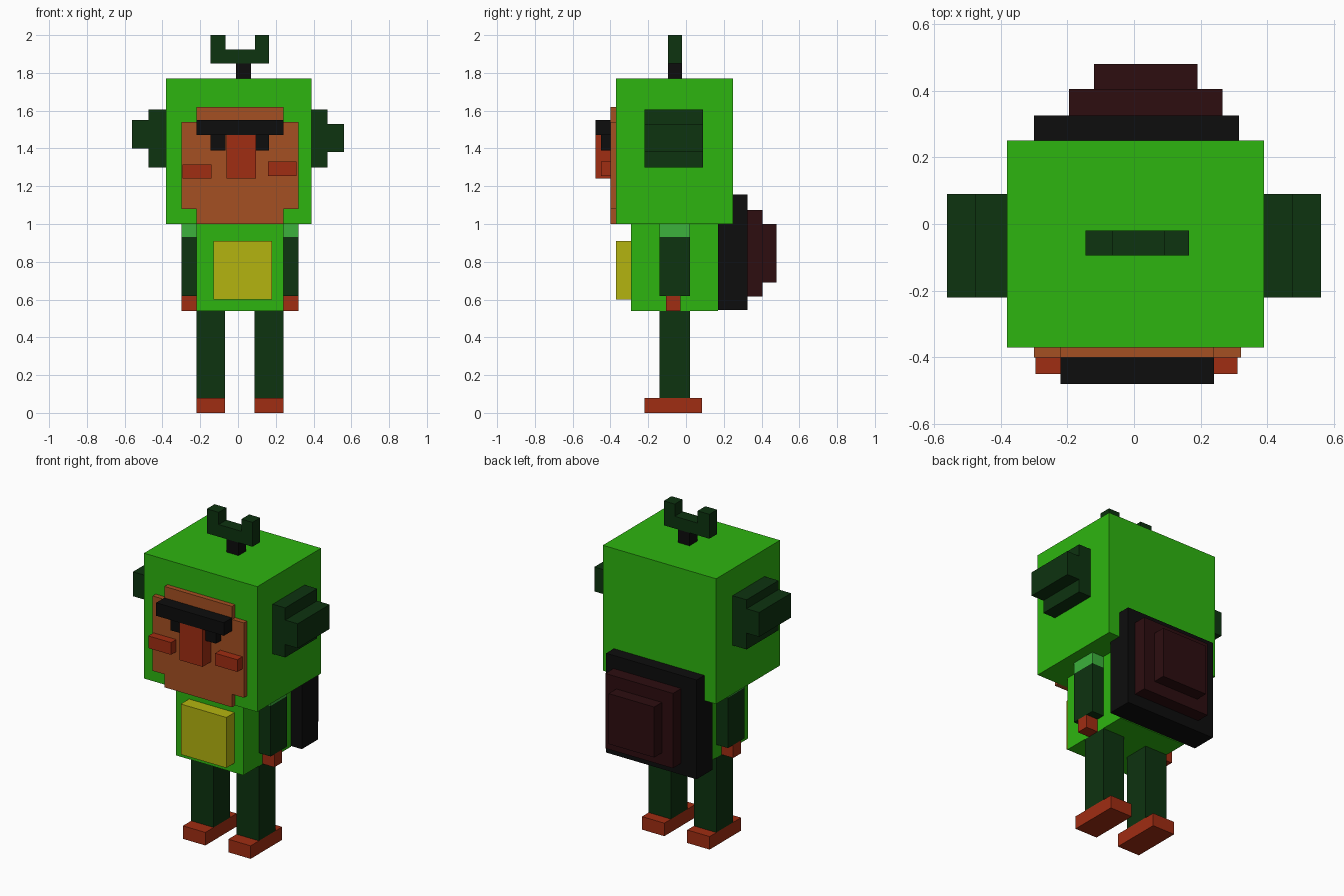
import bpy, bmesh

if "Cube" in bpy.data.objects:
    bpy.data.objects.remove(bpy.data.objects["Cube"])

MID = 0.01  # plane of left-right symmetry


def material(name, rgb):
    m = bpy.data.materials.new(name)
    m.diffuse_color = (*rgb, 1)
    m.use_nodes = True
    m.node_tree.nodes["Principled BSDF"].inputs["Base Color"].default_value = m.diffuse_color
    return m


GREEN = material("bright green", (0.027, 0.462, 0.005))
DARK = material("dark green", (0.004, 0.033, 0.005))
PALE = material("pale green", (0.045, 0.445, 0.045))
TAN = material("tan", (0.376, 0.080, 0.016))
RED = material("brick red", (0.352, 0.026, 0.006))
BLACK = material("black", (0.004, 0.004, 0.004))
MAROON = material("maroon", (0.026, 0.004, 0.005))
YELLOW = material("yellow", (0.456, 0.456, 0.005))


def prism(name, outline, y0, y1, mat):
    """Extrude an (x, z) outline from y0 to y1."""
    bm = bmesh.new()
    face = bm.faces.new([bm.verts.new((x, y0, z)) for x, z in outline])
    ext = bmesh.ops.extrude_face_region(bm, geom=[face])
    for v in ext["geom"]:
        if isinstance(v, bmesh.types.BMVert):
            v.co.y = y1
    bmesh.ops.recalc_face_normals(bm, faces=bm.faces)
    mesh = bpy.data.meshes.new(name)
    bm.to_mesh(mesh)
    bm.free()
    mesh.materials.append(mat)
    obj = bpy.data.objects.new(name, mesh)
    bpy.context.collection.objects.link(obj)
    return obj


def box(name, x, y, z, mat):
    return prism(name, [(x[0], z[0]), (x[1], z[0]), (x[1], z[1]), (x[0], z[1])],
                 y[0], y[1], mat)


# Head and body
box("head", (-0.38, 0.39), (-0.37, 0.25), (1.0, 1.77), GREEN)
box("body", (-0.22, 0.24), (-0.29, 0.17), (0.54, 1.0), GREEN)
box("belly_panel", (-0.13, 0.18), (-0.37, -0.29), (0.60, 0.91), YELLOW)

# Face plate with notched corners
prism("face_plate", [(-0.22, 1.0), (0.24, 1.0), (0.24, 1.08), (0.32, 1.08),
                     (0.32, 1.54), (0.24, 1.54), (0.24, 1.62), (-0.22, 1.62),
                     (-0.22, 1.54), (-0.30, 1.54), (-0.30, 1.08), (-0.22, 1.08)],
      -0.40, -0.37, TAN)

# Facial features
box("brow", (-0.22, 0.24), (-0.48, -0.40), (1.47, 1.55), BLACK)
box("nose", (-0.06, 0.095), (-0.48, -0.40), (1.24, 1.47), RED)
box("left_cheek", (-0.295, -0.14), (-0.45, -0.40), (1.24, 1.315), RED)
box("right_cheek", (0.16, 0.31), (-0.45, -0.40), (1.255, 1.33), RED)

# Antenna
box("antenna_stem", (-0.01, 0.07), (-0.095, -0.02), (1.77, 1.85), BLACK)
prism("antenna_fork", [(-0.145, 1.85), (0.165, 1.85), (0.165, 2.0), (0.09, 2.0),
                       (0.09, 1.925), (-0.065, 1.925), (-0.065, 2.0), (-0.145, 2.0)],
      -0.095, -0.02, DARK)

# Paired parts, placed outward from the middle
for side, s in (("left", -1), ("right", 1)):
    def span(a, b):
        return tuple(sorted((MID + s * a, MID + s * b)))

    box(side + "_eye", span(0.075, 0.155), (-0.45, -0.40), (1.39, 1.47), BLACK)
    box(side + "_shoulder", span(0.23, 0.31), (-0.14, 0.02), (0.93, 1.0), PALE)
    box(side + "_arm", span(0.23, 0.31), (-0.14, 0.02), (0.62, 0.93), DARK)
    box(side + "_hand", span(0.23, 0.31), (-0.105, -0.03), (0.54, 0.62), RED)
    box(side + "_leg", span(0.078, 0.23), (-0.14, 0.02), (0.08, 0.54), DARK)
    box(side + "_foot", span(0.078, 0.23), (-0.22, 0.085), (0.0, 0.08), RED)

    # Stepped ear: wide base with a narrower outer bar
    z0, z1 = (1.40, 1.55) if s < 0 else (1.38, 1.53)
    root, step, tip = (-0.38, -0.475, -0.56) if s < 0 else (0.39, 0.475, 0.56)
    prism(side + "_ear", [(root, 1.30), (step, 1.30), (step, z0), (tip, z0),
                          (tip, z1), (step, z1), (step, 1.605), (root, 1.605)],
          -0.22, 0.09, DARK)

# Stepped backpack
box("backpack", (-0.30, 0.315), (0.17, 0.325), (0.545, 1.155), BLACK)
box("backpack_panel", (-0.195, 0.265), (0.325, 0.405), (0.615, 1.075), MAROON)
box("backpack_pocket", (-0.12, 0.19), (0.405, 0.48), (0.69, 1.0), MAROON)
